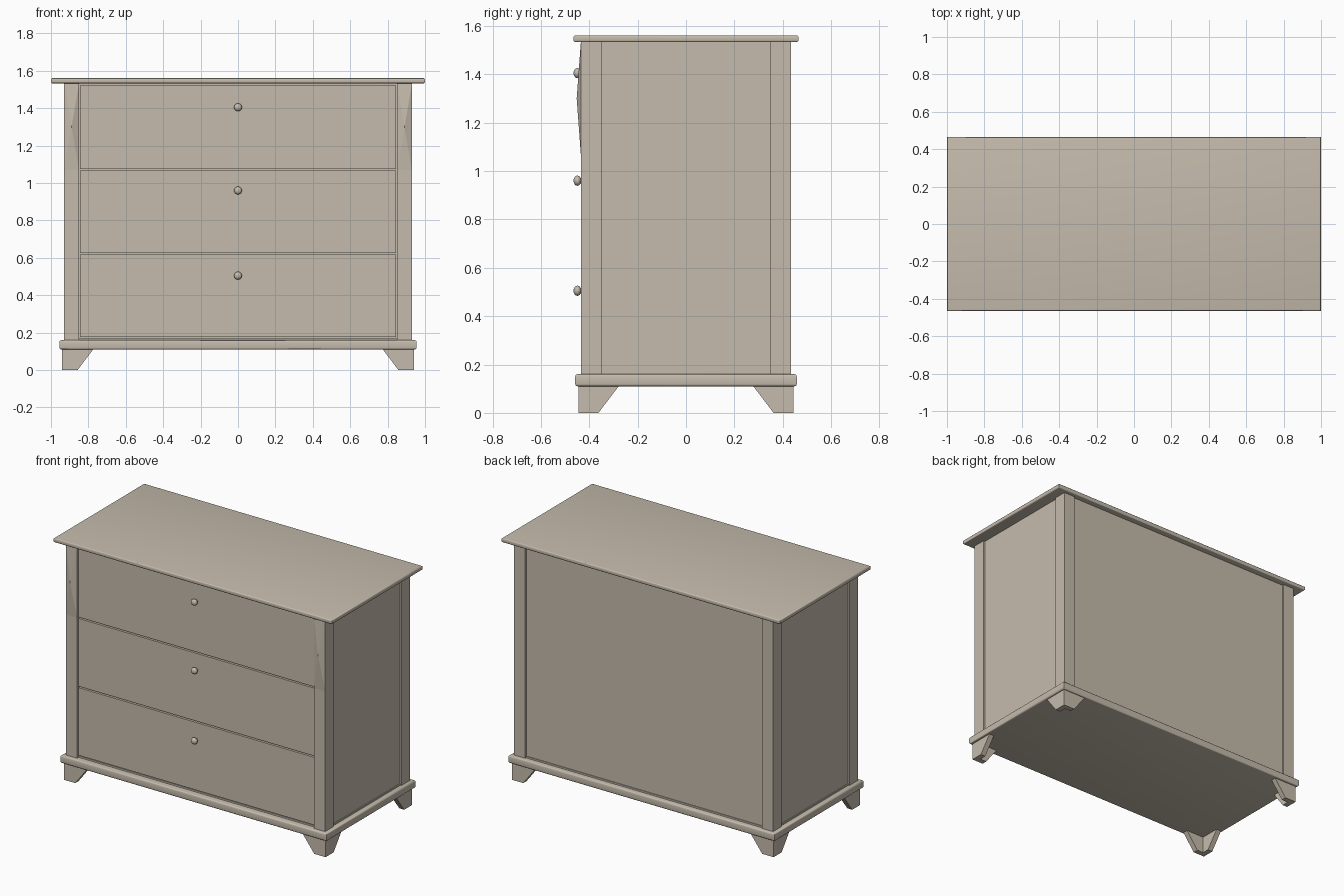
import bpy, bmesh, math
from mathutils import Matrix

if "Cube" in bpy.data.objects:
    bpy.data.objects.remove(bpy.data.objects["Cube"])

wood = bpy.data.materials.new("pale_taupe_wood")
wood.diffuse_color = (0.56, 0.50, 0.415, 1)
wood.use_nodes = True
wood.node_tree.nodes["Principled BSDF"].inputs["Base Color"].default_value = wood.diffuse_color


def finish(name, bm):
    bmesh.ops.recalc_face_normals(bm, faces=bm.faces)
    me = bpy.data.meshes.new(name)
    bm.to_mesh(me)
    bm.free()
    me.materials.append(wood)
    ob = bpy.data.objects.new(name, me)
    bpy.context.collection.objects.link(ob)
    return ob


def smooth(ob, angle=40):
    bpy.ops.object.select_all(action='DESELECT')
    ob.select_set(True)
    bpy.context.view_layer.objects.active = ob
    bpy.ops.object.shade_smooth_by_angle(angle=math.radians(angle))


def box(name, x0, x1, y0, y1, z0, z1, round_edges=0):
    bm = bmesh.new()
    bmesh.ops.create_cube(bm, size=1)
    for v in bm.verts:
        v.co = (x1 if v.co.x > 0 else x0, y1 if v.co.y > 0 else y0, z1 if v.co.z > 0 else z0)
    if round_edges:
        # round the long horizontal edges, keep the vertical corners crisp
        edges = [e for e in bm.edges if abs(e.verts[0].co.z - e.verts[1].co.z) < 1e-5]
        bmesh.ops.bevel(bm, geom=edges, offset=round_edges, segments=3, profile=0.5, affect='EDGES')
    ob = finish(name, bm)
    if round_edges:
        smooth(ob)
    return ob


def mirrored(x0, x1, sx):
    return sorted((x0 * sx, x1 * sx))


# Top slab and base moulding
box("top_slab", -1, 1, -0.465, 0.465, 1.533, 1.561, 0.008)
box("base_moulding", -0.955, 0.955, -0.458, 0.458, 0.11, 0.16, 0.01)

# Carcass: recessed core gives side and back panels, lower rails sit just proud
box("carcass", -0.918, 0.918, -0.41, 0.423, 0.155, 1.535)
box("lower_rail", -0.923, 0.923, -0.42, 0.428, 0.158, 0.17)

# Corner posts
for sx in (-1, 1):
    for sy in (-1, 1):
        label = ("front" if sy < 0 else "back") + ("_left" if sx < 0 else "_right")
        box(label + "_post", *mirrored(0.85, 0.93, sx), *mirrored(0.35, 0.435, sy), 0.155, 1.535)

# Shallow pyramid ornaments on the upper front posts
for sx in (-1, 1):
    bm = bmesh.new()
    x0, x1 = mirrored(0.85, 0.93, sx)
    base = [bm.verts.new((x, -0.435, z)) for x, z in
            ((x0, 1.07), (x1, 1.07), (x1, 1.53), (x0, 1.53))]
    tip = bm.verts.new((0.89 * sx, -0.452, 1.30))
    for i in range(4):
        bm.faces.new((base[i], base[(i + 1) % 4], tip))
    bm.faces.new(base)
    finish("post_ornament", bm)

# Drawers with a round knob each
for i, (z0, z1, kz) in enumerate(((0.178, 0.617, 0.505), (0.626, 1.066, 0.96), (1.075, 1.521, 1.405))):
    box(f"drawer_front_{i + 1}", -0.845, 0.845, -0.428, -0.40, z0, z1)
    bm = bmesh.new()
    bmesh.ops.create_uvsphere(bm, u_segments=24, v_segments=14, radius=0.021,
                              matrix=Matrix.Translation((0, -0.449, kz)) @ Matrix.Diagonal((1, 0.76, 1, 1)))
    bmesh.ops.create_cone(bm, cap_ends=True, segments=20, radius1=0.011, radius2=0.011, depth=0.03,
                          matrix=Matrix.Translation((0, -0.435, kz)) @ Matrix.Rotation(math.pi / 2, 4, 'X'))
    smooth(finish(f"drawer_knob_{i + 1}", bm))

# Bracket feet: two tapered boards meeting at each corner
def foot_board(name, sx, sy, along_x):
    bm = bmesh.new()
    profile = ((0, 0), (0.082, 0), (0.167, 0.112), (0, 0.112))
    thick = 0.035
    rings = []
    for t in (0, thick):
        rings.append([bm.verts.new((sx * (0.94 - (a if along_x else t)),
                                    sy * (0.444 - (t if along_x else a)), z)) for a, z in profile])
    bm.faces.new(rings[0])
    bm.faces.new(rings[1])
    for i in range(4):
        j = (i + 1) % 4
        bm.faces.new((rings[0][i], rings[0][j], rings[1][j], rings[1][i]))
    finish(name, bm)


for sx in (-1, 1):
    for sy in (-1, 1):
        foot_board("foot_long_board", sx, sy, True)
        foot_board("foot_side_board", sx, sy, False)
